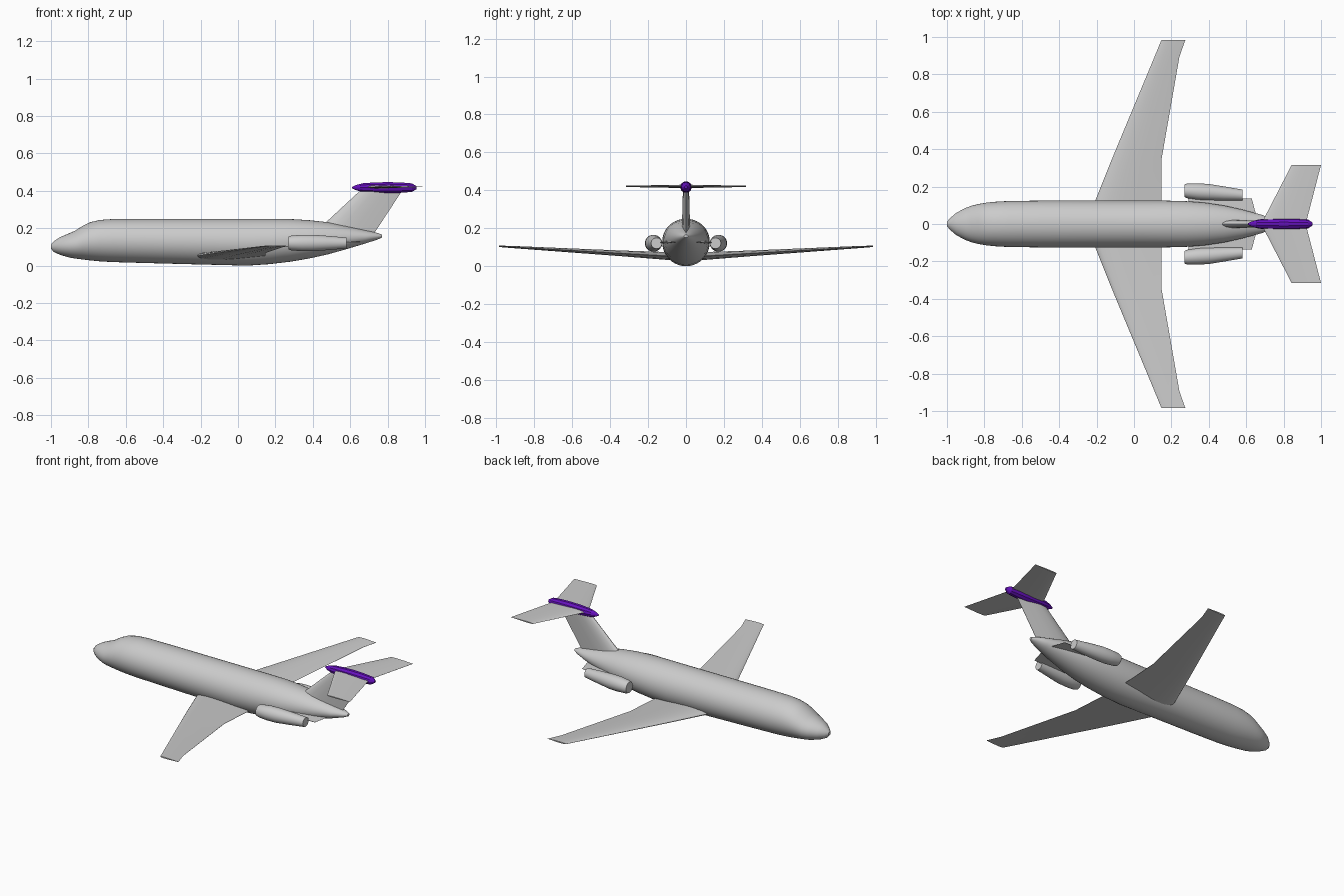
import bpy, bmesh, math

if "Cube" in bpy.data.objects:
    bpy.data.objects.remove(bpy.data.objects["Cube"])


def material(name, rgb):
    m = bpy.data.materials.new(name)
    m.diffuse_color = (*rgb, 1)
    m.use_nodes = True
    m.node_tree.nodes["Principled BSDF"].inputs["Base Color"].default_value = m.diffuse_color
    return m


GREY = material("light_grey", (0.6, 0.6, 0.6))
PURPLE = material("purple", (0.13, 0.005, 0.5))


def loft(name, rings, mat, angle=35, mirror=False):
    """Skin a list of equal-length point rings and cap both ends."""
    bm = bmesh.new()
    vs = [[bm.verts.new(p) for p in r] for r in rings]
    n = len(vs[0])
    for a, b in zip(vs, vs[1:]):
        for i in range(n):
            j = (i + 1) % n
            bm.faces.new((a[i], a[j], b[j], b[i]))
    bm.faces.new(vs[0])
    bm.faces.new(vs[-1])
    bmesh.ops.recalc_face_normals(bm, faces=bm.faces)
    me = bpy.data.meshes.new(name)
    bm.to_mesh(me)
    bm.free()
    me.materials.append(mat)
    if angle:
        me.shade_smooth()
        me.set_sharp_from_angle(angle=math.radians(angle))
    ob = bpy.data.objects.new(name, me)
    bpy.context.collection.objects.link(ob)
    if mirror:
        mod = ob.modifiers.new("Mirror", 'MIRROR')
        mod.use_axis = (False, True, False)
        mod.use_clip = False
        mod.use_mirror_merge = False
    return ob


def oval(x, y, z, ry, rz, n):
    return [(x, y + ry * math.cos(2 * math.pi * i / n),
             z + rz * math.sin(2 * math.pi * i / n)) for i in range(n)]


# chord fraction, share of half thickness
FOIL = [(0, 0), (0.02, 0.35), (0.08, 0.7), (0.2, 0.95), (0.35, 1),
        (0.6, 0.72), (0.85, 0.3), (1, 0.04)]
OUTLINE = FOIL + [(t, -h) for t, h in FOIL[:0:-1]]


def foil(le, te, y, z, thick):
    return [(le + (te - le) * t, y, z + h * thick / 2) for t, h in OUTLINE]


# fuselage: x, bottom, top, half width
body = [(-1, .09, .112, .01), (-.985, .073, .13, .03), (-.95, .057, .153, .06),
        (-.9, .043, .174, .086), (-.87, .038, .187, .097), (-.83, .033, .213, .107),
        (-.79, .028, .232, .114), (-.74, .023, .244, .119), (-.67, .019, .249, .123),
        (-.5, .014, .25, .125), (-.2, .006, .25, .125), (.05, .0, .25, .125),
        (.17, .008, .25, .125), (.28, .021, .249, .122), (.38, .038, .243, .114),
        (.48, .06, .232, .099), (.58, .088, .212, .077), (.68, .118, .189, .05),
        (.745, .139, .175, .026), (.77, .15, .166, .01)]
loft("fuselage", [oval(x, 0, (b + t) / 2, w, (t - b) / 2, 40)
                  for x, b, t, w in body], GREY)

# main wings
loft("wing", [foil(-.245, .147, .03, .05, .045), foil(-.119, .147, .345, .068, .03),
              foil(.11, .243, .895, .1, .012), foil(.147, .275, .985, .105, .008)],
     GREY, mirror=True)

# engines: x, centre y, radius
engine = [(.27, .178, .034), (.285, .177, .039), (.34, .173, .044), (.4, .17, .044),
          (.48, .163, .038), (.58, .155, .029)]
loft("engine", [oval(x, y, .121, r, r, 24) for x, y, r in engine], GREY, mirror=True)

# engine pylons
loft("pylon", [foil(.3, .655, .04, .128, .014), foil(.29, .63, .135, .125, .012)],
     GREY, mirror=True)


# tail fin, drawn as a foil turned upright, with raked ends
def fin_ring(le, te, thick):
    return [(le[0] + (te[0] - le[0]) * t, h * thick / 2,
             le[1] + (te[1] - le[1]) * t) for t, h in OUTLINE]


loft("tail_fin", [fin_ring((.42, .185), (.71, .145), .045),
                  fin_ring((.665, .412), (.885, .412), .032)], GREY)

# tailplane
loft("tailplane", [foil(.68, .918, 0, .421, .018), foil(.843, 1, .316, .421, .007)],
     GREY, mirror=True)

# purple fairing on top of the fin
bullet = [(.61, .004), (.635, .016), (.67, .025), (.73, .029), (.8, .031),
          (.87, .029), (.93, .024), (.955, .008)]
loft("tail_fairing", [oval(x, 0, .417, r, r, 10) for x, r in bullet], PURPLE, angle=25)
